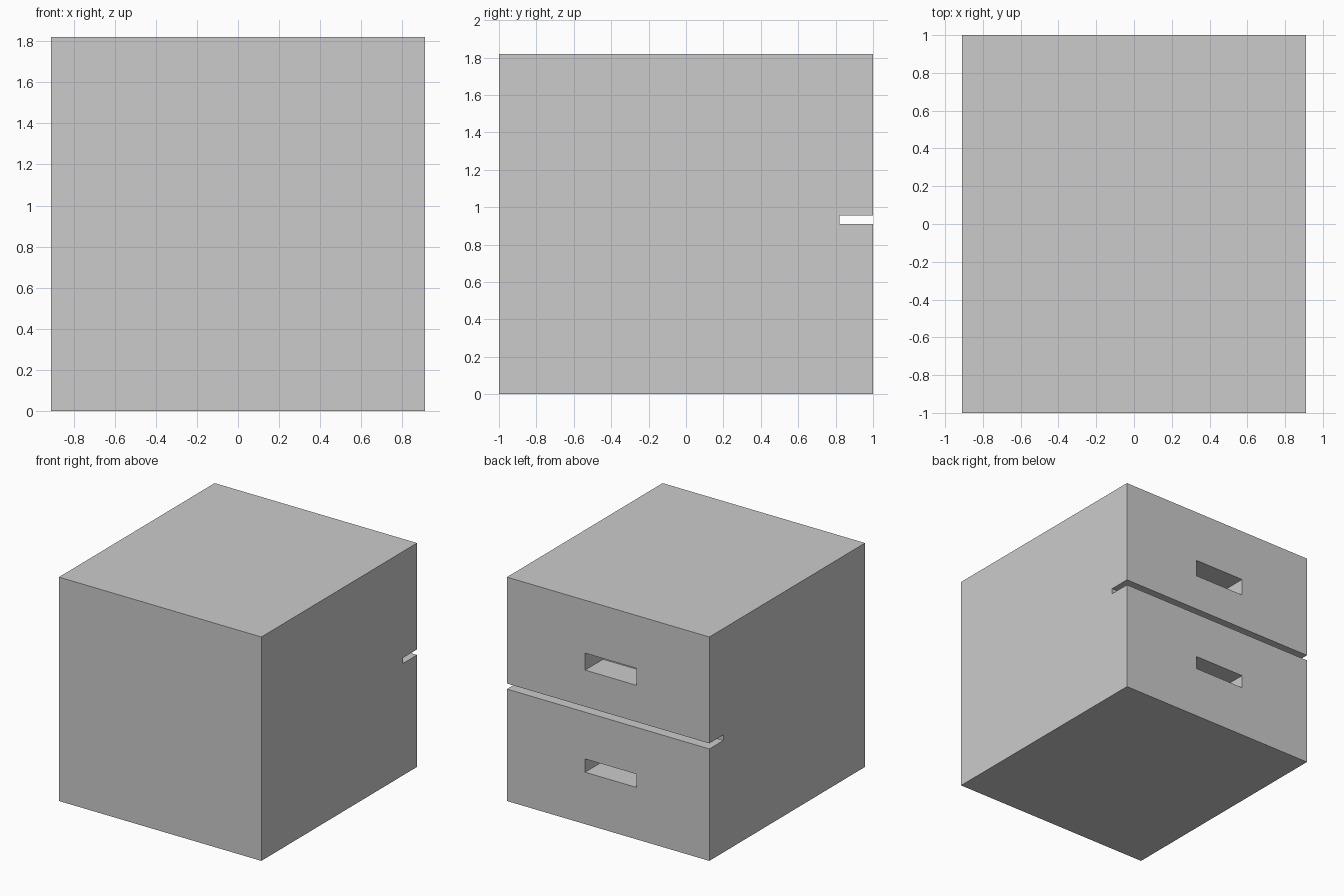
import bpy

if "Cube" in bpy.data.objects:
    bpy.data.objects.remove(bpy.data.objects["Cube"])


def box(name, x, y, z):
    """Box from (min, max) ranges along each axis."""
    bpy.ops.mesh.primitive_cube_add(size=1, location=[sum(r) / 2 for r in (x, y, z)])
    ob = bpy.context.object
    ob.name = name
    ob.scale = [r[1] - r[0] for r in (x, y, z)]
    bpy.ops.object.transform_apply(location=False, rotation=False, scale=True)
    return ob


# Two-drawer cabinet body
cabinet = box("cabinet_body", (-0.91, 0.91), (-1, 1), (0, 1.82))

# Gap between the drawers, and one recessed grip per drawer
cutters = [
    box("drawer_gap_cutter", (-1, 1), (0.82, 1.1), (0.91, 0.955)),
    box("upper_grip_cutter", (-0.255, 0.207), (0.77, 1.1), (1.252, 1.39)),
    box("lower_grip_cutter", (-0.255, 0.207), (0.77, 1.1), (0.422, 0.53)),
]

for cutter in cutters:
    cutter.hide_render = True
    mod = cabinet.modifiers.new(cutter.name, 'BOOLEAN')
    mod.operation = 'DIFFERENCE'
    mod.solver = 'EXACT'
    mod.object = cutter

# Apply the cuts and remove the helpers
bpy.ops.object.select_all(action='DESELECT')
cabinet.select_set(True)
bpy.context.view_layer.objects.active = cabinet
for name in [m.name for m in cabinet.modifiers]:
    bpy.ops.object.modifier_apply(modifier=name)
for cutter in cutters:
    bpy.data.objects.remove(cutter)
